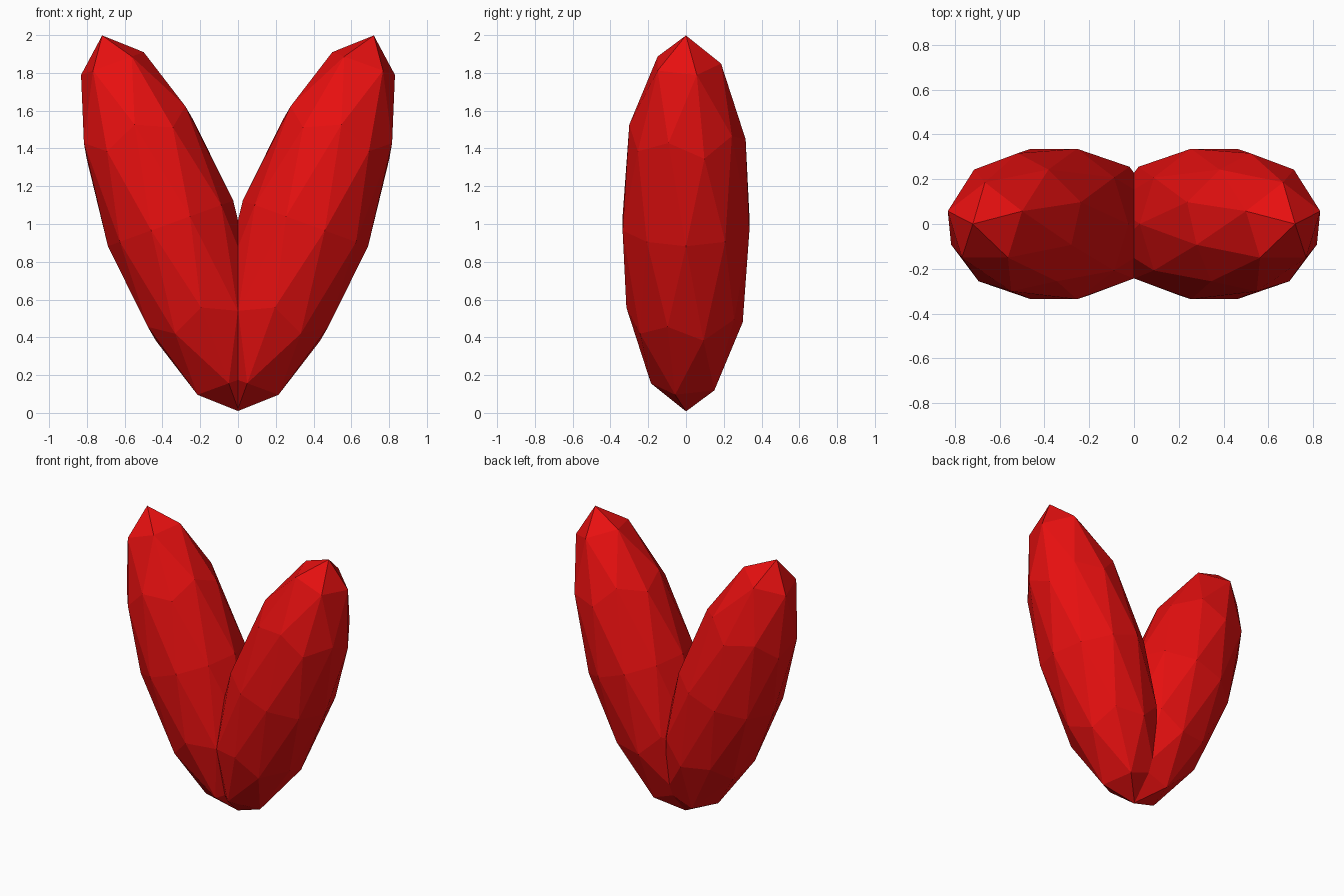
import bpy, bmesh
from math import radians
from mathutils import Matrix

if "Cube" in bpy.data.objects:
    bpy.data.objects.remove(bpy.data.objects["Cube"])

R = 0.353  # lobe radius; length is three times that

# One low-poly lobe: stretched icosphere leaning outwards
bm = bmesh.new()
bmesh.ops.create_icosphere(bm, subdivisions=2, radius=R)
bm.transform(
    Matrix.Translation((0.357, 0, 1.003))
    @ Matrix.Rotation(radians(20), 4, 'Y')
    @ Matrix.Diagonal((1, 1, 3, 1))
    @ Matrix.Rotation(radians(90), 4, 'Z'))

# Trim at the centre plane so the mirrored lobes meet in a seam
bmesh.ops.bisect_plane(bm, geom=bm.verts[:] + bm.edges[:] + bm.faces[:],
                       plane_co=(0, 0, 0), plane_no=(1, 0, 0), clear_inner=True)
mesh = bpy.data.meshes.new("heart")
bm.to_mesh(mesh)
bm.free()

heart = bpy.data.objects.new("heart", mesh)
bpy.context.collection.objects.link(heart)

# Second lobe
mirror = heart.modifiers.new("second_lobe", 'MIRROR')
mirror.use_axis[0] = True
mirror.use_clip = True

# Red material
red = bpy.data.materials.new("red")
red.diffuse_color = (0.8, 0.005, 0.005, 1)
red.use_nodes = True
red.node_tree.nodes["Principled BSDF"].inputs["Base Color"].default_value = red.diffuse_color
mesh.materials.append(red)
